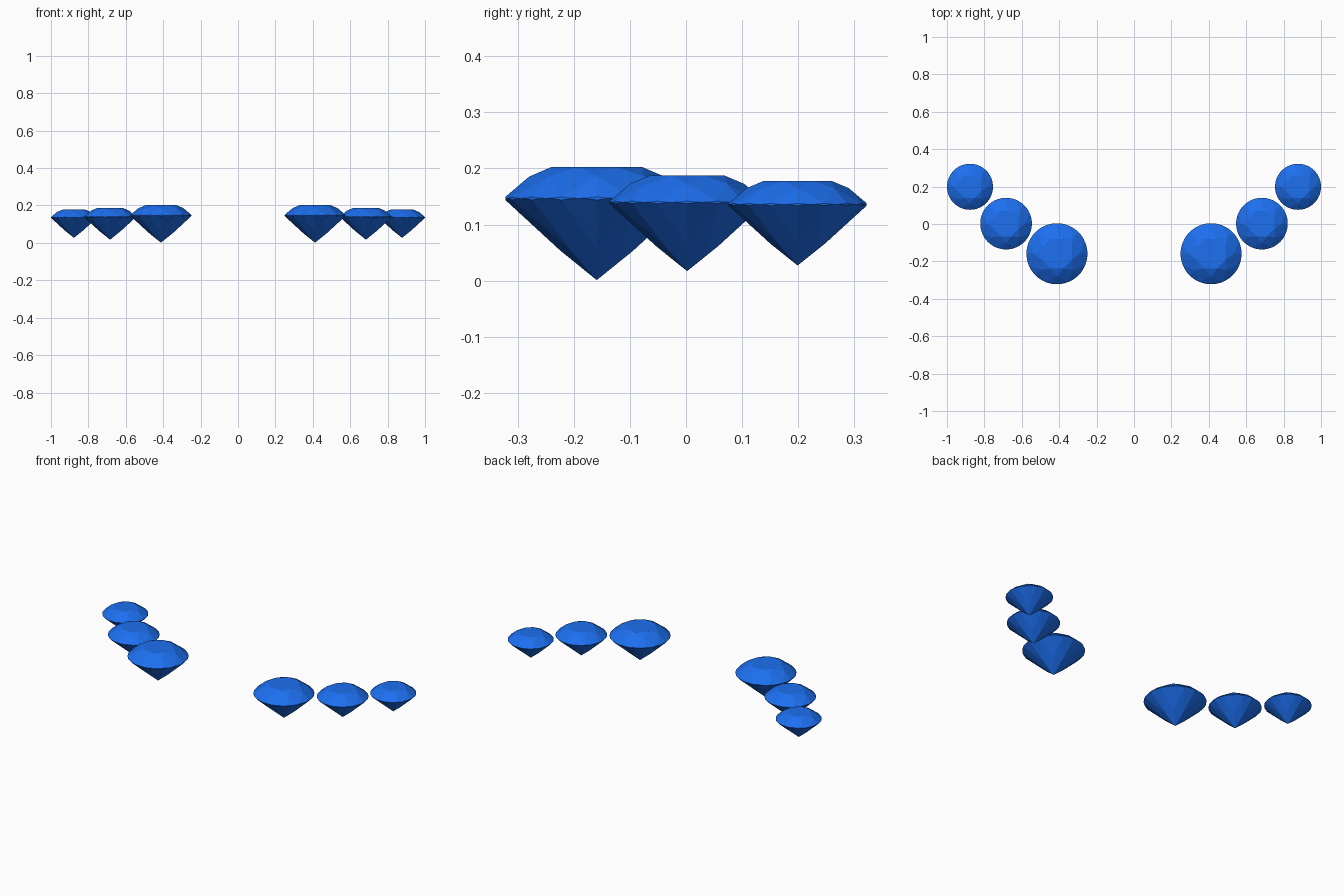
import bpy, bmesh
from math import cos, sin, pi, tau
from mathutils import Vector

if "Cube" in bpy.data.objects:
    bpy.data.objects.remove(bpy.data.objects["Cube"])

# Brilliant-cut proportions for a gem of girdle radius 1
TABLE_R, CROWN_H = 0.53, 0.324
GIRDLE_T, PAVILION_H = 0.034, 0.862
STAR_R, LOWER_R = 0.74, 0.40
STEP = pi / 8
C = cos(STEP)

blue = bpy.data.materials.new("blue")
blue.diffuse_color = (0.012, 0.16, 0.87, 1)
blue.use_nodes = True
blue.node_tree.nodes["Principled BSDF"].inputs["Base Color"].default_value = blue.diffuse_color


def polar(r, a, z):
    return Vector((r * cos(a), r * sin(a), z))


def gem_mesh():
    top, bot = PAVILION_H + GIRDLE_T, PAVILION_H
    star_z = top + CROWN_H * (1 - STAR_R * C) / (1 - TABLE_R)
    low_z = bot - PAVILION_H * (1 - LOWER_R * C)
    pts = [Vector((0, 0, 0))]
    for i in range(8):
        a = i * tau / 8
        pts += [polar(TABLE_R, a + STEP, top + CROWN_H),   # table corner
                polar(STAR_R, a, star_z),                  # star facet tip
                polar(LOWER_R, a, low_z)]                  # lower facet tip
    # Scalloped girdle: the half facets cut into it between the main points
    mid = cos(STEP / 2)
    slope_up = (star_z - top) / (mid * (1 - STAR_R))
    slope_dn = (bot - low_z) / (mid * (1 - LOWER_R))
    for i in range(64):
        a = i * tau / 64
        excess = cos((i % 4) * tau / 64 - STEP / 2) - mid
        pts += [polar(1, a, top - slope_up * excess),
                polar(1, a, bot + slope_dn * excess)]
    # The cut stone is convex, so its facets are the hull of its corners
    bm = bmesh.new()
    for p in pts:
        bm.verts.new(p)
    bmesh.ops.convex_hull(bm, input=bm.verts[:])
    bmesh.ops.dissolve_limit(bm, angle_limit=0.01, verts=bm.verts[:], edges=bm.edges[:])
    bmesh.ops.recalc_face_normals(bm, faces=bm.faces[:])
    me = bpy.data.meshes.new("brilliant_cut")
    bm.to_mesh(me)
    bm.free()
    me.materials.append(blue)
    return me


mesh = gem_mesh()
full_h = PAVILION_H + GIRDLE_T + CROWN_H

# Three sizes of gem, mirrored left and right: x, y, radius, bottom, top
for name, x, y, r, z0, z1 in (("large_gem", 0.412, -0.159, 0.163, 0.001, 0.203),
                              ("medium_gem", 0.684, 0.002, 0.138, 0.017, 0.187),
                              ("small_gem", 0.877, 0.199, 0.123, 0.027, 0.178)):
    for side, s in (("left", -1), ("right", 1)):
        ob = bpy.data.objects.new(f"{name}_{side}", mesh)
        ob.location = (s * x, y, z0)
        ob.scale = (r, r, (z1 - z0) / full_h)
        bpy.context.collection.objects.link(ob)
